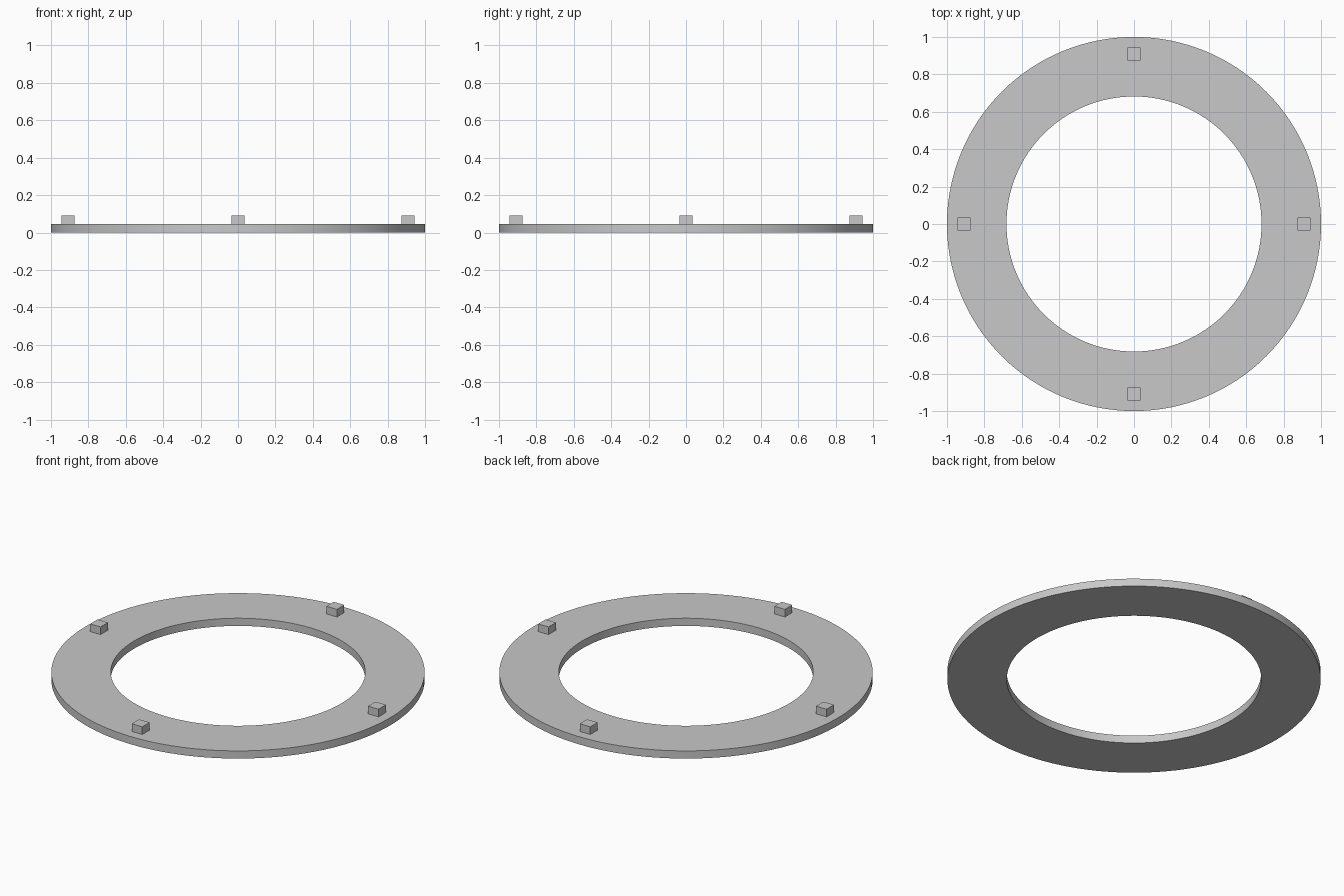
import bpy
import bmesh
from math import cos, sin, pi, radians

cube = bpy.data.objects.get("Cube")
if cube:
    bpy.data.objects.remove(cube, do_unlink=True)

UNIT = 1 / 22                       # plate thickness
OUTER, INNER = 1.0, 15 * UNIT
SEGMENTS = 128

grey = bpy.data.materials.new("light_grey")
grey.use_nodes = True
colour = (0.58, 0.58, 0.58, 1)
grey.diffuse_color = colour
grey.node_tree.nodes["Principled BSDF"].inputs["Base Color"].default_value = colour


def add_object(name, bm):
    bmesh.ops.recalc_face_normals(bm, faces=bm.faces)
    mesh = bpy.data.meshes.new(name)
    bm.to_mesh(mesh)
    bm.free()
    mesh.materials.append(grey)
    obj = bpy.data.objects.new(name, mesh)
    bpy.context.collection.objects.link(obj)
    return obj


# Flat ring: a rectangular section swept round the vertical axis
bm = bmesh.new()
section = [(INNER, 0), (OUTER, 0), (OUTER, UNIT), (INNER, UNIT)]
loops = []
for i in range(SEGMENTS):
    a = 2 * pi * i / SEGMENTS
    loops.append([bm.verts.new((r * cos(a), r * sin(a), z)) for r, z in section])
for i, here in enumerate(loops):
    after = loops[(i + 1) % SEGMENTS]
    for j in range(4):
        k = (j + 1) % 4
        bm.faces.new((here[j], after[j], after[k], here[k]))
ring = add_object("ring_plate", bm)
bpy.ops.object.select_all(action="DESELECT")
ring.select_set(True)
bpy.context.view_layer.objects.active = ring
bpy.ops.object.shade_smooth_by_angle(angle=radians(30))

# Four square locating pegs on the upper face
for name, x, y in (("left", 1, 0), ("back", 0, 1), ("right", -1, 0), ("front", 0, -1)):
    bm = bmesh.new()
    bmesh.ops.create_cube(bm, size=1)
    bmesh.ops.scale(bm, vec=(1.5 * UNIT, 1.5 * UNIT, UNIT), verts=bm.verts)
    peg = add_object(name + "_peg", bm)
    peg.location = (20 * UNIT * x, 20 * UNIT * y, 1.5 * UNIT)
